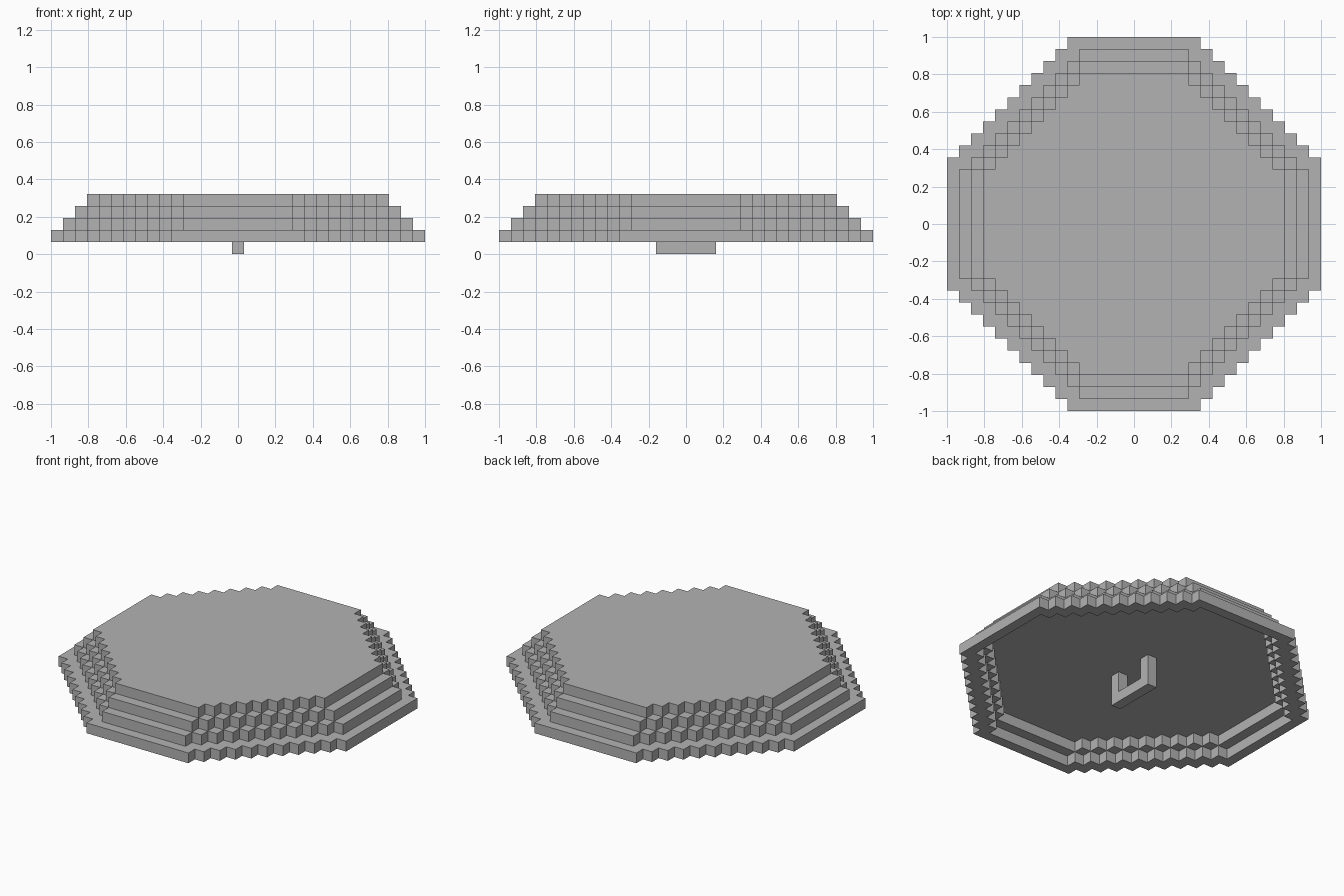
import bpy
import bmesh
from mathutils import Vector

default_cube = bpy.data.objects.get("Cube")
if default_cube:
    bpy.data.objects.remove(default_cube, do_unlink=True)

UNIT = 2 / 31  # size of one block

grey = bpy.data.materials.new("grey_stone")
grey.use_nodes = True
grey_colour = (0.45, 0.45, 0.45, 1)
grey.diffuse_color = grey_colour
grey.node_tree.nodes["Principled BSDF"].inputs["Base Color"].default_value = grey_colour

AXES = [Vector(v) for v in ((1, 0, 0), (0, 1, 0), (0, 0, 1))]


def octagon(reach, flat):
    """Cells of a stepped octagon: reach to the sides, flat half-length of each edge."""
    span = range(-reach, reach + 1)
    return {(x, y) for x in span for y in span if abs(x) + abs(y) <= reach + flat}


def block_part(name, cells):
    """Skin a set of (x, y, z) cells with outward faces only, then merge flat areas."""
    bm = bmesh.new()
    for cell in cells:
        centre = Vector(cell) + Vector((0, 0, 0.5))
        for i, axis in enumerate(AXES):
            u, v = AXES[(i + 1) % 3] / 2, AXES[(i + 2) % 3] / 2
            for sign in (1, -1):
                step = axis * sign
                if tuple(int(a + b) for a, b in zip(cell, step)) in cells:
                    continue
                mid = centre + step / 2
                corners = [mid - u - v, mid + u - v, mid + u + v, mid - u + v]
                bm.faces.new([bm.verts.new(c * UNIT) for c in corners[::sign]])
    bmesh.ops.remove_doubles(bm, verts=bm.verts, dist=UNIT / 100)
    bmesh.ops.dissolve_limit(bm, angle_limit=0.01, verts=bm.verts, edges=bm.edges)
    mesh = bpy.data.meshes.new(name)
    bm.to_mesh(mesh)
    bm.free()
    mesh.materials.append(grey)
    bpy.context.collection.objects.link(bpy.data.objects.new(name, mesh))


def layer(cells, z):
    return {(x, y, z) for x, y in cells}


# Stepped lid: two open rings below two solid slabs
rim, shoulder, deck, crown = octagon(15, 5), octagon(14, 4), octagon(13, 4), octagon(12, 4)
block_part("rim_ring", layer(rim - shoulder, 1))
block_part("shoulder_ring", layer(shoulder - deck, 2))
block_part("top_slabs", layer(deck, 3) | layer(crown, 4))

# Handle hanging from the underside
bar = {(0, y, 0) for y in range(-2, 3)}
posts = {(0, y, z) for y in (-2, 2) for z in (1, 2)}
block_part("handle", bar | posts)
